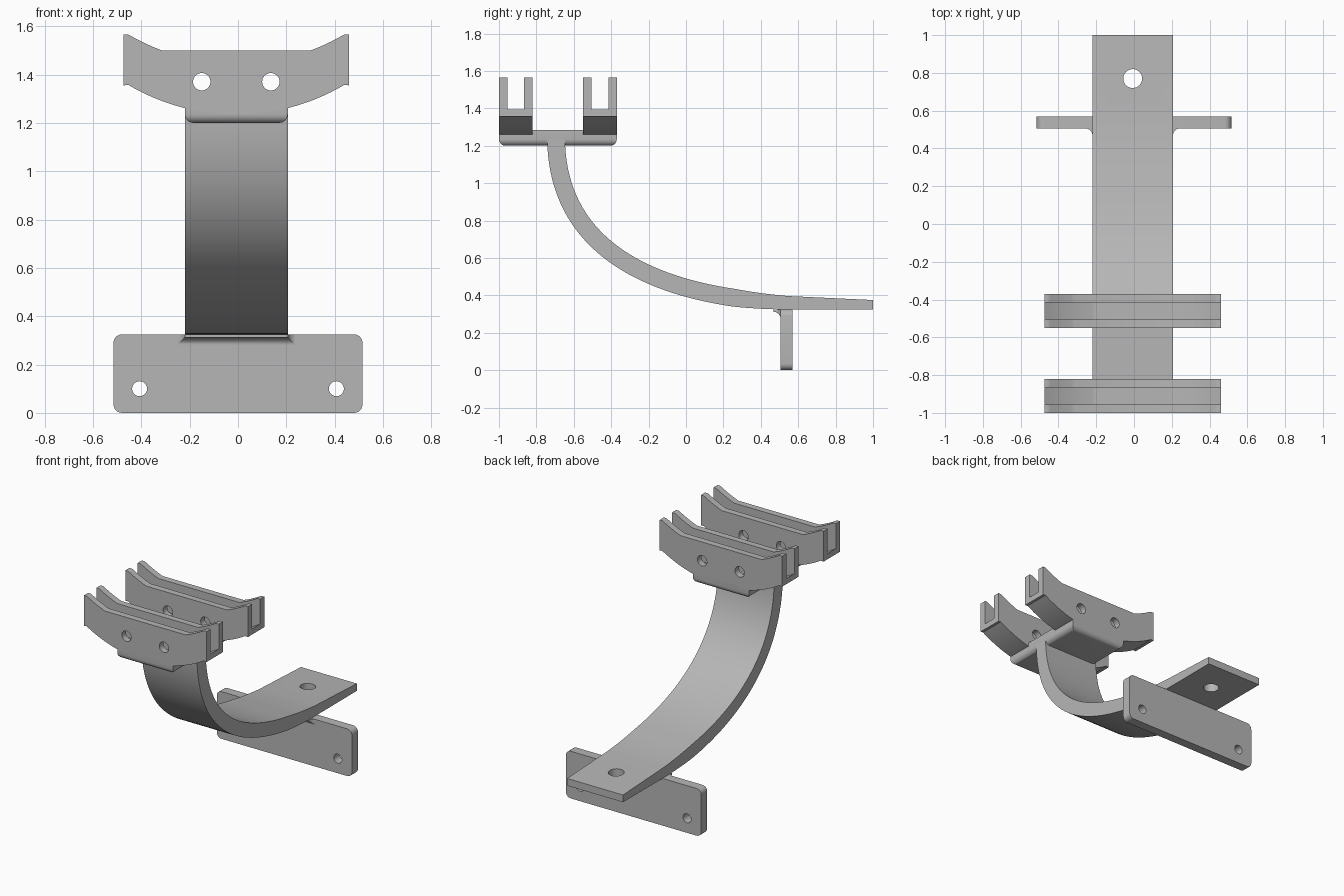
import bpy, bmesh, math
from mathutils import Vector

if "Cube" in bpy.data.objects:
    bpy.data.objects.remove(bpy.data.objects["Cube"], do_unlink=True)

steel = bpy.data.materials.new("plain_grey")
steel.use_nodes = True
GREY = (0.47, 0.47, 0.47, 1)
steel.diffuse_color = GREY
steel.node_tree.nodes["Principled BSDF"].inputs["Base Color"].default_value = GREY

CX = -0.007          # centre line of arm and clamps
HALF = 0.213         # half width of the arm


def make(name, bm):
    bmesh.ops.recalc_face_normals(bm, faces=bm.faces)
    me = bpy.data.meshes.new(name)
    bm.to_mesh(me)
    bm.free()
    ob = bpy.data.objects.new(name, me)
    bpy.context.collection.objects.link(ob)
    me.materials.append(steel)
    return ob


def loft(name, rings):
    """Skin a list of closed rings and cap both ends."""
    bm = bmesh.new()
    rows = [[bm.verts.new(p) for p in ring] for ring in rings]
    n = len(rows[0])
    for a, b in zip(rows, rows[1:]):
        for i in range(n):
            j = (i + 1) % n
            bm.faces.new((a[i], a[j], b[j], b[i]))
    bm.faces.new(rows[0])
    bm.faces.new(rows[-1])
    return make(name, bm)


def prism_y(name, pts, y0, y1):
    return loft(name, [[(x, y, z) for x, z in pts] for y in (y0, y1)])


def circle(x, z, r, n=32):
    return [(x + r * math.cos(2 * math.pi * i / n),
             z + r * math.sin(2 * math.pi * i / n)) for i in range(n)]


def cut(ob, cutter):
    mod = ob.modifiers.new("cut", "BOOLEAN")
    mod.operation = "DIFFERENCE"
    mod.solver = "EXACT"
    mod.object = cutter
    bpy.context.view_layer.objects.active = ob
    bpy.ops.object.modifier_apply(modifier=mod.name)
    bpy.data.objects.remove(cutter, do_unlink=True)


def smooth(ob):
    bpy.ops.object.select_all(action="DESELECT")
    ob.select_set(True)
    bpy.context.view_layer.objects.active = ob
    bpy.ops.object.shade_smooth_by_angle(angle=math.radians(30))


def arc(z0, x0, x1, n, r=0.88):
    """Points on the saddle arc whose lowest point is at z0."""
    xs = [x0 + (x1 - x0) * i / n for i in range(n + 1)]
    return [(CX + x, z0 + r - math.sqrt(r * r - x * x)) for x in xs]


# Saddle clamps: curved channel with two walls and bolt holes
def clamp(name, y0, y1):
    end, tip = 0.467, 0.447
    outline = [(CX - end, 1.355)] + arc(1.235, -tip, tip, 32) + [(CX + end, 1.355)]
    outline += [(CX + end, 1.565), (CX + tip, 1.565)]
    outline += arc(1.444, tip - 0.01, 0.308, 8) + arc(1.444, -0.308, 0.01 - tip, 8)
    outline += [(CX - tip, 1.565), (CX - end, 1.565)]
    ob = prism_y(name, outline, y0, y1)
    slot = arc(1.26, -0.5, 0.5, 36) + [(CX + 0.5, 1.8), (CX - 0.5, 1.8)]
    cut(ob, prism_y("slot_cutter", slot, y0 + 0.045, y1 - 0.045))
    for side in (-1, 1):
        hole = circle(CX + side * 0.143, 1.37, 0.036)
        cut(ob, prism_y("bolt_cutter", hole, y0 - 0.1, y1 + 0.1))
    smooth(ob)


clamp("front_clamp", -1.0, -0.82)
clamp("rear_clamp", -0.55, -0.37)

# Base plate under the clamps, rounded along its lower edges
bm = bmesh.new()
bmesh.ops.create_cube(bm, size=1)
for v in bm.verts:
    v.co = Vector((CX + v.co.x * 2 * HALF, -0.685 + v.co.y * 0.63, 1.2425 + v.co.z * 0.085))
low = [e for e in bm.edges if all(v.co.z < 1.22 for v in e.verts)]
bmesh.ops.bevel(bm, geom=low, offset=0.035, segments=6, profile=0.5, affect="EDGES")
smooth(make("clamp_plate", bm))

# Curved arm sweeping down and back into a thin straight tongue
ctrl = [Vector(p) for p in ((-0.695, 1.25), (-0.695, 0.62), (-0.13, 0.39), (0.55, 0.36))]
path = []
STEPS = 40
for i in range(STEPS + 1):
    t = i / STEPS
    s = 1 - t
    p = ctrl[0] * s**3 + ctrl[1] * 3 * s * s * t + ctrl[2] * 3 * s * t * t + ctrl[3] * t**3
    d = ((ctrl[1] - ctrl[0]) * s * s + (ctrl[2] - ctrl[1]) * 2 * s * t
         + (ctrl[3] - ctrl[2]) * t * t).normalized()
    half = 0.0475 - 0.0115 * max(0, (t - 0.85) / 0.15)
    path.append((p, d, half))
path.append((Vector((1.0, 0.35)), Vector((1, 0)), 0.025))
rings = []
for p, d, half in path:
    n = Vector((-d.y, d.x)) * half
    a, b = p + n, p - n
    rings.append([(CX - HALF, a.x, a.y), (CX + HALF, a.x, a.y),
                  (CX + HALF, b.x, b.y), (CX - HALF, b.x, b.y)])
arm = loft("curved_arm", rings)
ring = circle(CX, 0.77, 0.05)
cut(arm, loft("tongue_cutter", [[(x, y, z) for x, y in ring] for z in (0.2, 0.6)]))
smooth(arm)

# Upright mounting flange with rounded corners and two holes
W, H, R = 0.515, 0.325, 0.035
outline = []
for k, (cx, cz) in enumerate(((W - R, H - R), (R - W, H - R), (R - W, R), (W - R, R))):
    for i in range(7):
        a = math.pi / 2 * (k + i / 6)
        outline.append((cx + R * math.cos(a), cz + R * math.sin(a)))
flange = prism_y("mounting_flange", outline, 0.505, 0.57)
for side in (-1, 1):
    cut(flange, prism_y("screw_cutter", circle(side * 0.407, 0.1, 0.031), 0.4, 0.7))
smooth(flange)

# Concave fillet where the arm meets the flange
rings = []
F = 0.04
for i in range(9):
    a = math.pi / 2 * i / 8
    d = F * (1 - math.sin(a))
    y = 0.507 - F * (1 - math.cos(a))
    x0, x1, z0 = CX - HALF - d, CX + HALF + d, 0.312 - d
    rings.append([(x0, y, z0), (x1, y, z0), (x1, y, 0.324), (x0, y, 0.324)])
smooth(loft("flange_fillet", rings))
